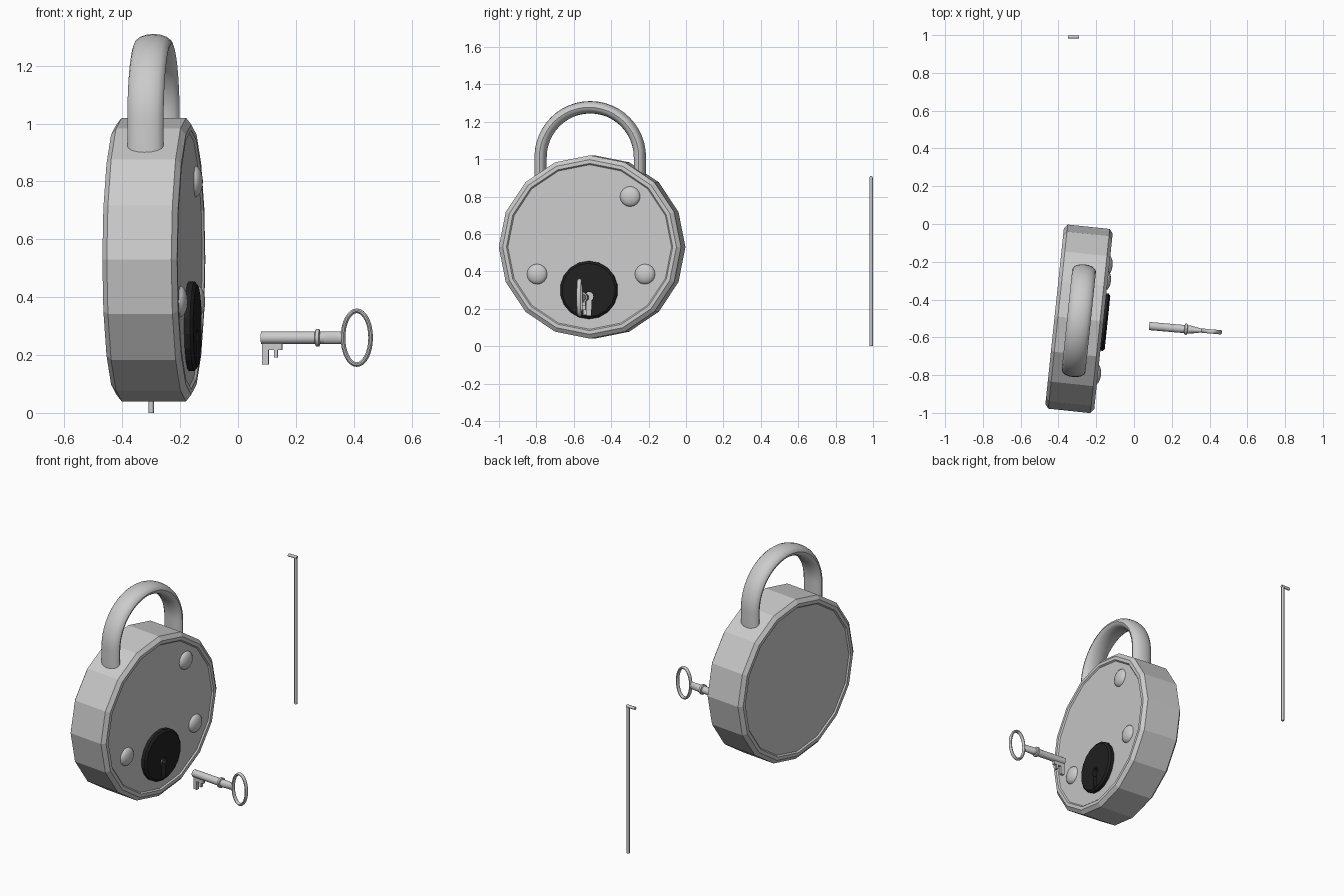
import bpy, bmesh
from math import sin, cos, pi, radians
from mathutils import Matrix, Vector

if "Cube" in bpy.data.objects:
    bpy.data.objects.remove(bpy.data.objects["Cube"])

# Lock frame: local x = face normal, y = across the face, z = up
LOCK = Matrix.Translation((-0.291, -0.502, 0)) @ Matrix.Rotation(radians(-6), 4, 'Z')
KEY = Matrix.Translation((0.08, -0.54, 0.26)) @ Matrix.Rotation(radians(-5), 4, 'Z')


def finish(name, bm, mat, smooth=None):
    bmesh.ops.remove_doubles(bm, verts=bm.verts, dist=1e-5)
    bmesh.ops.recalc_face_normals(bm, faces=bm.faces)
    bm.transform(mat)
    me = bpy.data.meshes.new(name)
    bm.to_mesh(me)
    bm.free()
    ob = bpy.data.objects.new(name, me)
    bpy.context.collection.objects.link(ob)
    bpy.ops.object.select_all(action='DESELECT')
    ob.select_set(True)
    bpy.context.view_layer.objects.active = ob
    if smooth:
        bpy.ops.object.shade_smooth_by_angle(angle=radians(smooth))
    return ob


def skin(name, rings, mat, closed=False, caps=False, smooth=None):
    bm = bmesh.new()
    vs = [[bm.verts.new(p) for p in r] for r in rings]
    n = len(vs[0])
    for i in range(len(vs) if closed else len(vs) - 1):
        a, b = vs[i], vs[(i + 1) % len(vs)]
        for j in range(n):
            k = (j + 1) % n
            bm.faces.new((a[j], a[k], b[k], b[j]))
    if caps:
        bm.faces.new(vs[0])
        bm.faces.new(vs[-1])
    return finish(name, bm, mat, smooth)


def lathe(name, profile, sides, mat, smooth=None, flat=1.0):
    """Turn (x, radius) points around local x, first and last rings capped."""
    ang = [2 * pi * j / sides for j in range(sides)]
    rings = [[(x, r * sin(a), r * cos(a)) for a in ang] for x, r in profile]
    return skin(name, rings, mat, caps=True, smooth=smooth)


def sweep(name, path, a, b, sides, mat, closed=False):
    """Sweep an ellipse along a (y, z) path; a is in-plane, b along x."""
    rings, n = [], len(path)
    for i, (u, v) in enumerate(path):
        p = path[(i - 1) % n] if closed else path[max(i - 1, 0)]
        q = path[(i + 1) % n] if closed else path[min(i + 1, n - 1)]
        t = Vector((q[0] - p[0], q[1] - p[1])).normalized()
        ring = []
        for j in range(sides):
            w = 2 * pi * j / sides
            ring.append((b * sin(w), u - t.y * a * cos(w), v + t.x * a * cos(w)))
        rings.append(ring)
    return skin(name, rings, mat, closed, not closed, 40)


def prism(name, outline, x0, x1, mat):
    """Extrude a (y, z) outline from x0 to x1."""
    return skin(name, [[(x, u, v) for u, v in outline] for x in (x0, x1)], mat, caps=True)


def at(y, z, base=LOCK):
    return base @ Matrix.Translation((0, y, z))


# Lock body: 16-sided drum with a bevelled rim and recessed faces
half = [(0.122, 0.44), (0.13, 0.447), (0.13, 0.467), (0.112, 0.49)]
lathe("lock_body", half + [(-x, r) for x, r in reversed(half)], 16, at(0, 0.53))

# Shackle: half circle with straight legs running into the body
arc = [(0.267 * cos(pi * i / 24), 1.01 + 0.267 * sin(pi * i / 24)) for i in range(25)]
sweep("shackle", [(0.267, 0.84)] + arc + [(-0.267, 0.84)], 0.033, 0.063, 16, at(-0.01, 0))

# Face rivets
dome = [(0.12 + 0.027 * sin(a), 0.055 * cos(a) + 1e-7) for a in [pi / 2 * i / 5 for i in range(6)]]
for i, (y, z) in enumerate([(0.217, 0.80), (-0.283, 0.385), (0.297, 0.385)]):
    lathe(f"rivet_{i + 1}", dome, 16, at(y, z), smooth=40)

# Black keyhole plate with the keyhole cut through it
plate = lathe("keyhole_plate", [(0.115, 0.155), (0.142, 0.155), (0.152, 0.143)], 18, at(-0.003, 0.30))
black = bpy.data.materials.new("black_plate")
black.diffuse_color = (0.015, 0.015, 0.015, 1)
black.use_nodes = True
black.node_tree.nodes["Principled BSDF"].inputs["Base Color"].default_value = black.diffuse_color
plate.data.materials.append(black)
hole = [(0.026 * sin(a), 0.265 + 0.026 * cos(a)) for a in [radians(-145 + 29 * i) for i in range(11)]]
hole += [(0.014, 0.165), (-0.014, 0.165)]
cutter = prism("keyhole_cutter", hole, 0.1, 0.2, at(-0.003, 0))
cutter.hide_render = True
mod = plate.modifiers.new("keyhole", 'BOOLEAN')
mod.operation, mod.solver, mod.object = 'DIFFERENCE', 'EXACT', cutter
bpy.context.view_layer.objects.active = plate
bpy.ops.object.modifier_apply(modifier="keyhole")
bpy.data.objects.remove(cutter)

# Key: shaft, collar, flattened neck, oval bow and toothed bit
lathe("key_shaft", [(0, 0.022), (0.22, 0.022)], 14, KEY, smooth=40)
lathe("key_collar", [(0.187, 0.022), (0.19, 0.03), (0.202, 0.03), (0.205, 0.022)], 14, KEY, smooth=40)
skin("key_neck", [[(x, w * sin(2 * pi * j / 14), 0.022 * cos(2 * pi * j / 14)) for j in range(14)]
                  for x, w in ((0.22, 0.022), (0.285, 0.009))], KEY, caps=True, smooth=40)
SIDE = KEY @ Matrix.Rotation(radians(-90), 4, 'Z')  # local y runs along the shaft
bow = [(0.332 + 0.048 * cos(2 * pi * i / 32), 0.093 * sin(2 * pi * i / 32)) for i in range(32)]
sweep("key_bow", bow, 0.008, 0.012, 10, SIDE, closed=True)
bit = [(0.003, -0.01), (0.003, -0.093), (0.026, -0.093), (0.026, -0.042), (0.046, -0.042),
       (0.046, -0.068), (0.058, -0.068), (0.058, -0.042), (0.073, -0.042), (0.073, -0.01)]
prism("key_bit", bit, -0.009, 0.009, SIDE)

# Lock pick: thin upright rod with a short hooked tip
ROD = Matrix.Translation((-0.30, 0.99, 0)) @ Matrix.Rotation(radians(90), 4, 'Z')
sweep("pick_rod", [(0, 0), (0, 0.901)], 0.009, 0.009, 10, ROD)
sweep("pick_tip", [(-0.009, 0.901), (0.049, 0.901)], 0.009, 0.009, 10, ROD)
